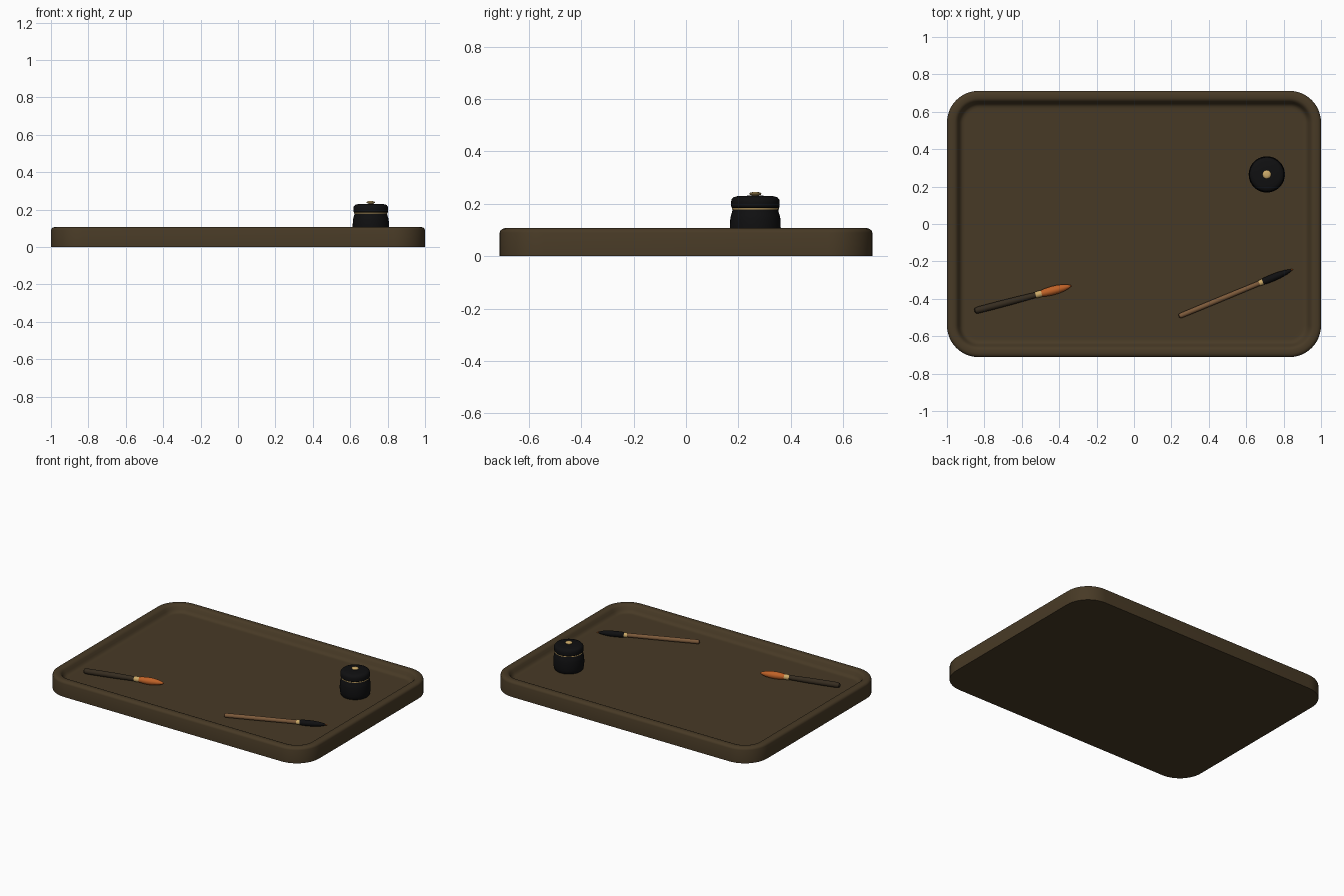
import bpy, bmesh, math

if "Cube" in bpy.data.objects:
    bpy.data.objects.remove(bpy.data.objects["Cube"])

FLOOR = 0.06


def material(name, rgb):
    m = bpy.data.materials.new(name)
    m.diffuse_color = (*rgb, 1)
    m.use_nodes = True
    m.node_tree.nodes["Principled BSDF"].inputs["Base Color"].default_value = m.diffuse_color
    return m


TRAY = material("dark olive brown", (0.064, 0.042, 0.019))
DARK = material("dark wood", (0.036, 0.025, 0.014))
WOOD = material("light wood", (0.20, 0.10, 0.042))
BLACK = material("black", (0.005, 0.005, 0.0055))
GOLD = material("brass", (0.60, 0.40, 0.14))
ORANGE = material("orange bristle", (0.52, 0.12, 0.02))


def build(name, rings, mat, angle=35):
    """Skin a stack of rings (equal point counts) and cap both ends."""
    bm = bmesh.new()
    loops = [[bm.verts.new(p) for p in r] for r in rings]
    n = len(loops[0])
    for a, b in zip(loops, loops[1:]):
        for i in range(n):
            j = (i + 1) % n
            bm.faces.new((a[i], a[j], b[j], b[i]))
    bm.faces.new(loops[0][::-1])
    bm.faces.new(loops[-1])
    me = bpy.data.meshes.new(name)
    bm.to_mesh(me)
    bm.free()
    me.materials.append(mat)
    ob = bpy.data.objects.new(name, me)
    bpy.context.collection.objects.link(ob)
    bpy.ops.object.select_all(action='DESELECT')
    ob.select_set(True)
    bpy.context.view_layer.objects.active = ob
    bpy.ops.object.shade_smooth_by_angle(angle=math.radians(angle))
    return ob


def lathe(name, profile, mat, loc, rot=(0, 0, 0), n=32):
    """Revolve (radius, height) points about the local z axis."""
    rings = [[(r * math.cos(2 * math.pi * i / n), r * math.sin(2 * math.pi * i / n), z)
              for i in range(n)] for r, z in profile]
    ob = build(name, rings, mat)
    ob.location, ob.rotation_euler = loc, rot
    return ob


def rounded_rect(inset, z, hx=1.0, hy=0.712, radius=0.17, seg=12):
    r = radius - inset
    pts = []
    for k, (sx, sy) in enumerate(((1, 1), (-1, 1), (-1, -1), (1, -1))):
        for i in range(seg + 1):
            a = math.pi / 2 * (k + i / seg)
            pts.append((sx * (hx - radius) + r * math.cos(a),
                        sy * (hy - radius) + r * math.sin(a), z))
    return pts


# Tray: outer wall, rounded rim, sloping inner wall, recessed floor
tray_profile = [(0, 0), (0, 0.09), (0.003, 0.098), (0.010, 0.104), (0.020, 0.107),
                (0.040, 0.107), (0.050, 0.103), (0.058, 0.094), (0.066, 0.078),
                (0.074, 0.067), (0.084, 0.061), (0.096, FLOOR), (0.11, FLOOR)]
build("tray", [rounded_rect(d, z) for d, z in tray_profile], TRAY)

# Ink pot with lid, brass band and knob
POT = (0.71, 0.265, 0)
lathe("pot_body", [(0.086, FLOOR - 0.002), (0.092, 0.066), (0.096, 0.085), (0.097, 0.11),
                   (0.096, 0.14), (0.093, 0.157), (0.089, 0.168), (0.087, 0.18)],
      BLACK, POT, n=40)
lathe("pot_band", [(0.0895, 0.178), (0.0895, 0.184)], GOLD, POT, n=40)
lathe("pot_lid", [(0.088, 0.183), (0.092, 0.187), (0.093, 0.205), (0.091, 0.217),
                  (0.084, 0.225), (0.070, 0.229), (0.030, 0.231)], BLACK, POT, n=40)
lathe("pot_knob", [(0.012, 0.228), (0.014, 0.233), (0.022, 0.235), (0.023, 0.239),
                   (0.019, 0.243), (0.010, 0.245)], GOLD, POT, n=12)


def brush(name, tail, degrees, height, parts):
    rot = (0, math.pi / 2, math.radians(degrees))
    for part, mat, profile in parts:
        lathe(name + "_" + part, profile, mat, (*tail, height), rot, 20)


# Wide brush with orange bristles
brush("wide_brush", (-0.853, -0.465), 14.6, FLOOR + 0.021, [
    ("handle", DARK, [(0.006, 0), (0.014, 0.005), (0.018, 0.02), (0.0185, 0.10),
                      (0.018, 0.22), (0.015, 0.345)]),
    ("ferrule", GOLD, [(0.016, 0.338), (0.018, 0.342), (0.018, 0.368), (0.017, 0.372)]),
    ("bristles", ORANGE, [(0.016, 0.365), (0.021, 0.39), (0.024, 0.425), (0.023, 0.46),
                          (0.018, 0.495), (0.010, 0.52), (0.002, 0.536)]),
])

# Slim brush with black bristles and a small coloured tip
brush("slim_brush", (0.24, -0.494), 22.4, FLOOR + 0.018, [
    ("handle", WOOD, [(0.006, 0), (0.012, 0.004), (0.014, 0.015), (0.0145, 0.2),
                      (0.0135, 0.47)]),
    ("ferrule", GOLD, [(0.015, 0.465), (0.016, 0.468), (0.016, 0.484), (0.015, 0.488)]),
    ("bristles", BLACK, [(0.015, 0.482), (0.0185, 0.50), (0.0195, 0.54), (0.018, 0.58),
                         (0.013, 0.62), (0.005, 0.65)]),
    ("tip", ORANGE, [(0.0052, 0.649), (0.004, 0.656), (0.001, 0.662)]),
])
